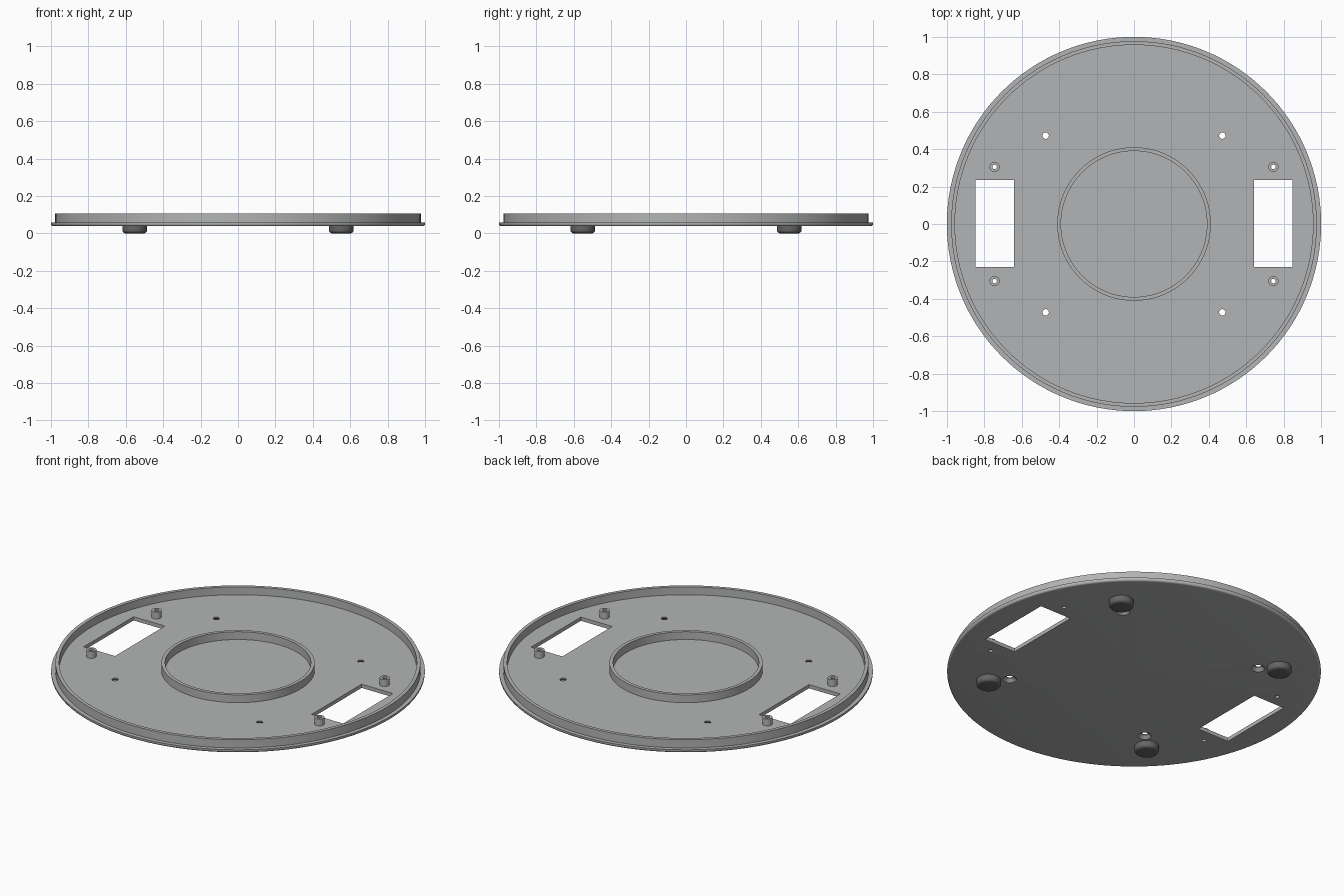
import bpy, bmesh, math
from mathutils import Matrix, Vector

if "Cube" in bpy.data.objects:
    bpy.data.objects.remove(bpy.data.objects["Cube"])


def material(name, v):
    m = bpy.data.materials.new(name)
    m.diffuse_color = (*v, 1)
    m.use_nodes = True
    m.node_tree.nodes["Principled BSDF"].inputs["Base Color"].default_value = m.diffuse_color
    return m


GREY = material("light grey plastic", (0.45, 0.455, 0.46))
RUBBER = material("dark rubber", (0.13, 0.13, 0.13))


def lathe(name, profile, mat, loc=(0, 0, 0), segs=48, closed=False):
    """Spin an (r, z) profile about z; r = 0 points become poles."""
    bm = bmesh.new()
    vs = [bm.verts.new((r, 0, z)) for r, z in profile]
    pairs = list(zip(vs, vs[1:])) + ([(vs[-1], vs[0])] if closed else [])
    es = [bm.edges.new(p) for p in pairs]
    bmesh.ops.spin(bm, geom=vs + es, cent=(0, 0, 0), axis=(0, 0, 1),
                   angle=math.tau, steps=segs, use_duplicate=False)
    bmesh.ops.remove_doubles(bm, verts=bm.verts, dist=1e-5)
    bmesh.ops.recalc_face_normals(bm, faces=bm.faces)
    me = bpy.data.meshes.new(name)
    bm.to_mesh(me)
    bm.free()
    me.materials.append(mat)
    ob = bpy.data.objects.new(name, me)
    ob.location = loc
    bpy.context.collection.objects.link(ob)
    return ob


def smooth(ob):
    bpy.ops.object.select_all(action='DESELECT')
    ob.select_set(True)
    bpy.context.view_layer.objects.active = ob
    bpy.ops.object.shade_smooth_by_angle(angle=math.radians(35))


BOT, FLOOR, TOP = 0.038, 0.06, 0.106
QUADS = [(sx, sy) for sx in (-1, 1) for sy in (-1, 1)]

# Round base with rolled lower edge, rim wall and central ring
b = 0.012
edge = [(1 - b + b * math.cos(a), BOT + b - b * math.sin(a))
        for a in (math.radians(d) for d in (0, 22.5, 45, 67.5, 90))]
base = lathe("base_plate", [
    (0, FLOOR), (0.39, FLOOR), (0.39, TOP), (0.41, TOP), (0.41, FLOOR),
    (0.957, FLOOR), (0.957, TOP), (0.977, TOP), (0.977, FLOOR - 0.003),
    (1, FLOOR - 0.003)] + edge + [(0, BOT)], GREY, segs=128)

# Cutters: two windows, four countersunk holes, four boss screw holes
cutters = []
for sx in (-1, 1):
    bm = bmesh.new()
    bmesh.ops.create_cube(bm, size=1, matrix=Matrix.Translation((0.745 * sx, 0.003, 0.05))
                          @ Matrix.Diagonal((0.205, 0.465, 0.2, 1)))
    me = bpy.data.meshes.new("window_cutter")
    bm.to_mesh(me)
    bm.free()
    me.materials.append(GREY)
    ob = bpy.data.objects.new("window_cutter", me)
    bpy.context.collection.objects.link(ob)
    cutters.append(ob)
for sx, sy in QUADS:
    cutters.append(lathe("countersink_cutter", [
        (0, 0.02), (0.037, 0.02), (0.037, BOT), (0.017, BOT + 0.016), (0.017, 0.1), (0, 0.1)],
        GREY, (0.472 * sx, 0.472 * sy, 0), 24))
    cutters.append(lathe("screw_hole_cutter", [
        (0, 0.02), (0.012, 0.02), (0.012, 0.15), (0, 0.15)],
        GREY, (0.745 * sx, 0.305 * sy, 0), 24))
for c in cutters:
    c.hide_render = True
    mod = base.modifiers.new("cut", 'BOOLEAN')
    mod.operation, mod.solver, mod.object = 'DIFFERENCE', 'EXACT', c
bpy.context.view_layer.update()
cut = bpy.data.meshes.new_from_object(base.evaluated_get(bpy.context.evaluated_depsgraph_get()))
base.modifiers.clear()
base.data = cut
for c in cutters:
    bpy.data.objects.remove(c)
smooth(base)

# Screw bosses beside the windows and rubber feet underneath
for sx, sy in QUADS:
    smooth(lathe("screw_boss", [(0.012, FLOOR - 0.002), (0.027, FLOOR - 0.002),
                                (0.027, 0.1), (0.012, 0.1)],
                 GREY, (0.745 * sx, 0.305 * sy, 0), 24, True))
    r, f = 0.066, 0.018
    arc = [(r - f + f * math.sin(a), f - f * math.cos(a))
           for a in (math.radians(d) for d in range(0, 91, 15))]
    smooth(lathe("rubber_foot", [(0, 0)] + arc + [(r, BOT + 0.002), (0, BOT + 0.002)],
                 RUBBER, (0.552 * sx, 0.552 * sy, 0), 40))
